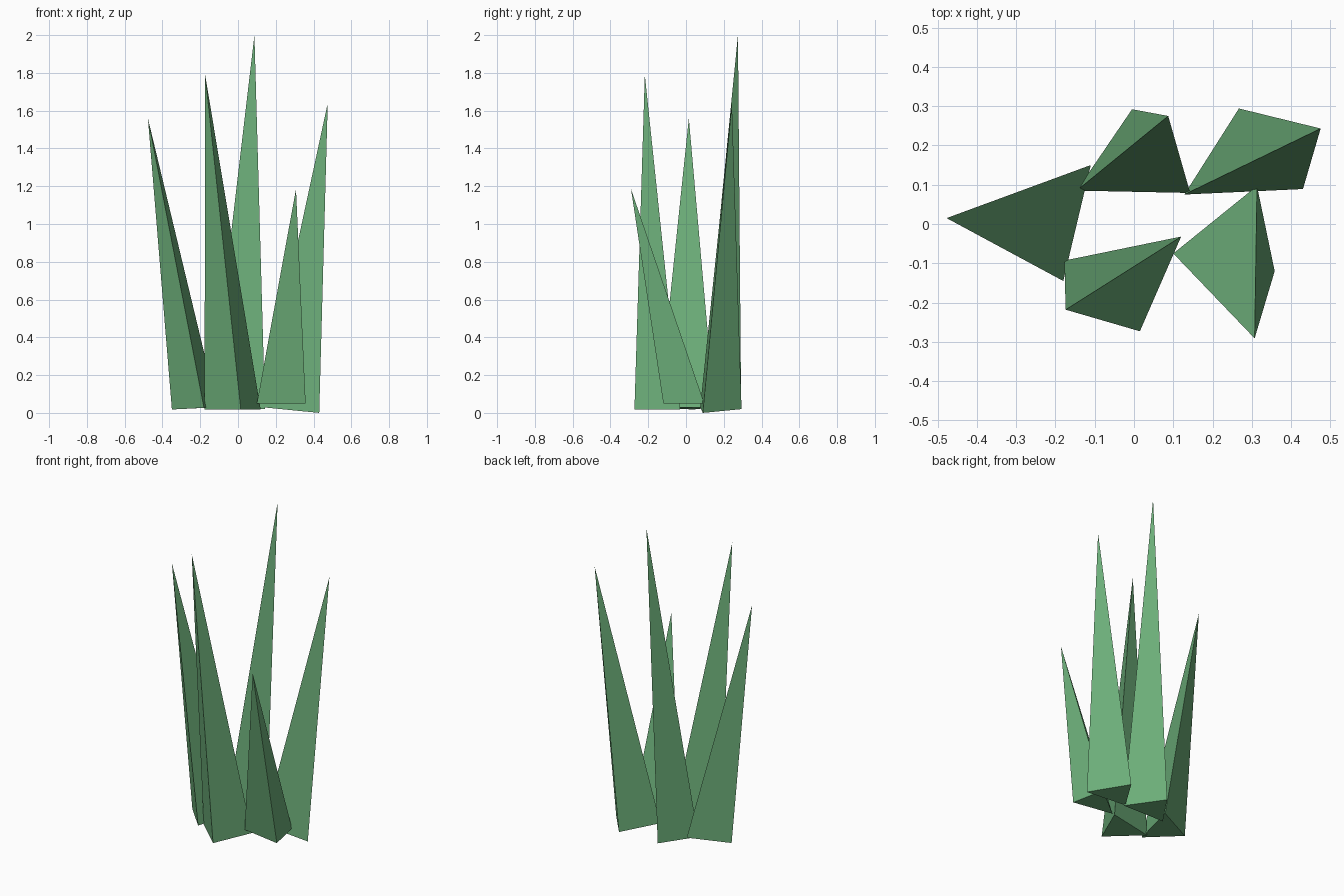
import bpy, bmesh

if "Cube" in bpy.data.objects:
    bpy.data.objects.remove(bpy.data.objects["Cube"])

green = bpy.data.materials.new("grass_green")
green.diffuse_color = (0.15, 0.42, 0.19, 1)
green.use_nodes = True
green.node_tree.nodes["Principled BSDF"].inputs["Base Color"].default_value = green.diffuse_color


def blade(name, base, tip):
    """Three-sided spike: triangular foot drawn to a leaning tip."""
    bm = bmesh.new()
    foot = [bm.verts.new(p) for p in base]
    apex = bm.verts.new(tip)
    bm.faces.new(foot)
    for i in range(3):
        bm.faces.new((foot[i], foot[(i + 1) % 3], apex))
    bmesh.ops.recalc_face_normals(bm, faces=bm.faces)
    mesh = bpy.data.meshes.new(name)
    bm.to_mesh(mesh)
    bm.free()
    mesh.materials.append(green)
    bpy.context.collection.objects.link(bpy.data.objects.new(name, mesh))


# Left blade, leaning outward
blade("left_blade",
      [(-0.11, 0.15, 0.03), (-0.18, -0.145, 0.027), (-0.35, 0.04, 0.018)],
      (-0.477, 0.015, 1.56))
# Front left blade
blade("front_left_blade",
      [(-0.177, -0.093, 0.017), (0.12, -0.032, 0.017), (0.015, -0.273, 0.017)],
      (-0.174, -0.218, 1.79))
# Tall back blade
blade("back_blade",
      [(-0.146, 0.085, 0.02), (0.143, 0.079, 0.02), (-0.005, 0.292, 0.02)],
      (0.087, 0.275, 2.0))
# Back right blade, foot slightly tilted
blade("back_right_blade",
      [(0.128, 0.075, 0.03), (0.43, 0.089, 0.0), (0.267, 0.294, 0.02)],
      (0.475, 0.243, 1.64))
# Short front right blade
blade("front_right_blade",
      [(0.10, -0.075, 0.05), (0.358, -0.12, 0.05), (0.313, 0.097, 0.05)],
      (0.307, -0.291, 1.185))
